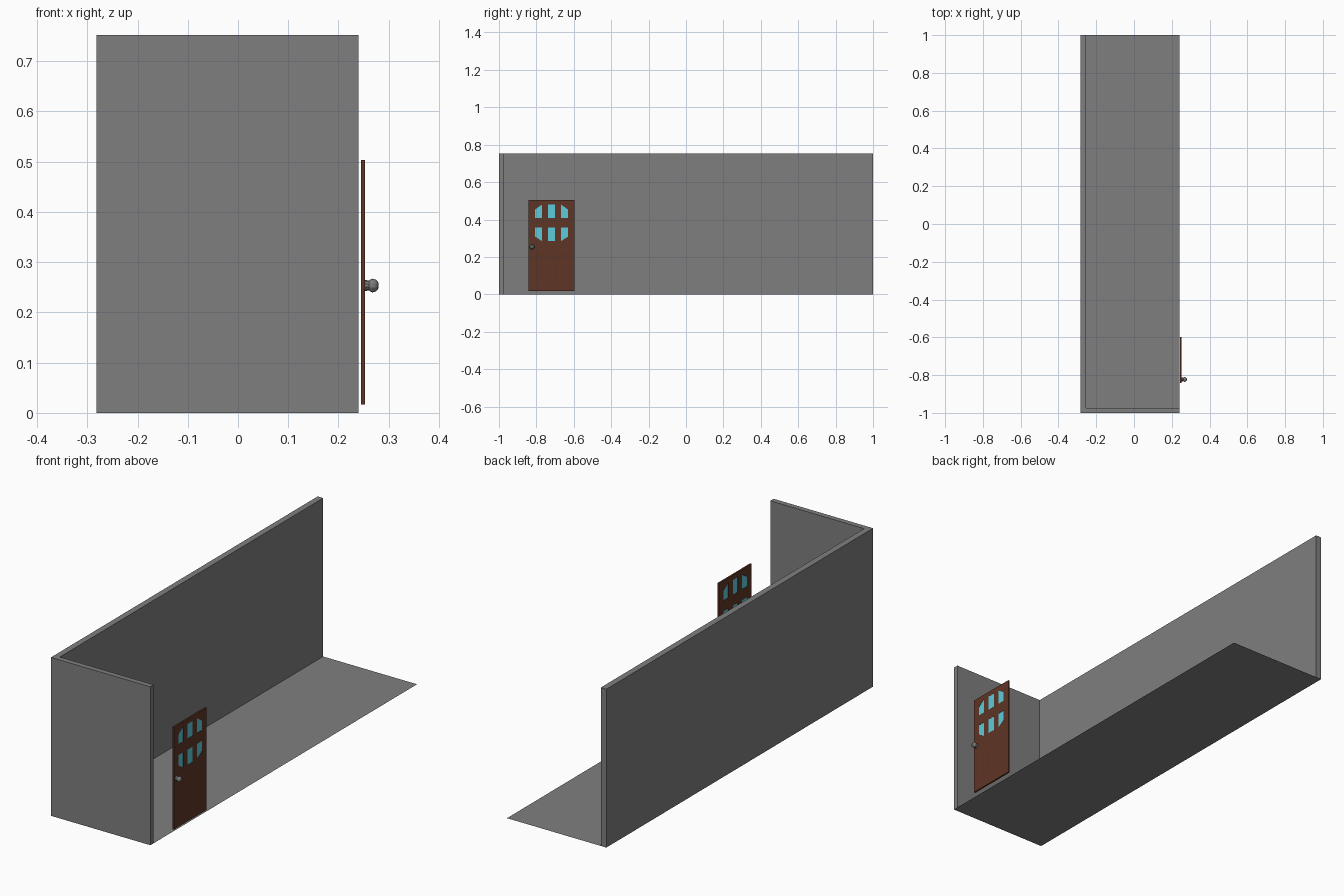
import bpy, bmesh
from math import pi
from mathutils import Vector

if "Cube" in bpy.data.objects:
    bpy.data.objects.remove(bpy.data.objects["Cube"])

GREY, BROWN, CYAN = (0.212, 0.212, 0.212), (0.112, 0.036, 0.019), (0.11, 0.6, 0.72)


def finish(name, bm, color=None):
    bmesh.ops.recalc_face_normals(bm, faces=bm.faces)
    me = bpy.data.meshes.new(name)
    bm.to_mesh(me)
    bm.free()
    ob = bpy.data.objects.new(name, me)
    bpy.context.collection.objects.link(ob)
    if color:
        mat = bpy.data.materials.new(name + "_colour")
        mat.diffuse_color = (*color, 1)
        mat.use_nodes = True
        mat.node_tree.nodes["Principled BSDF"].inputs["Base Color"].default_value = mat.diffuse_color
        me.materials.append(mat)
    return ob


def prism(bm, pts, direction):
    """Closed solid: polygon of 3D points extruded along direction."""
    face = bm.faces.new([bm.verts.new(p) for p in pts])
    out = bmesh.ops.extrude_face_region(bm, geom=[face], use_keep_orig=True)
    verts = [g for g in out["geom"] if isinstance(g, bmesh.types.BMVert)]
    bmesh.ops.translate(bm, verts=verts, vec=direction)
    return verts


def rect(y0, y1, z0, z1):
    return [(y0, z0), (y1, z0), (y1, z1), (y0, z1)]


def slabs(outlines, x0, x1, flare=0):
    """Slabs from x0 to x1; the x1 end is widened by flare."""
    bm = bmesh.new()
    for o in outlines:
        end = prism(bm, [(x0, y, z) for y, z in o], (x1 - x0, 0, 0))
        mid = sum((v.co for v in end), Vector()) / len(end)
        for v in end:
            v.co.y += flare if v.co.y > mid.y else -flare
            v.co.z += flare if v.co.z > mid.z else -flare
    return bm


# Room: L-shaped walls
X0, X1, XI, YI, H = -0.282, 0.24, -0.253, -0.975, 0.752
bm = bmesh.new()
prism(bm, [(X0, -1, 0), (X1, -1, 0), (X1, YI, 0), (XI, YI, 0), (XI, 1, 0), (X0, 1, 0)],
      (0, 0, H))
finish("walls", bm, GREY)

# Floor: single sheet
bm = bmesh.new()
bm.faces.new([bm.verts.new(p) for p in
              [(XI, YI, 0), (X1, YI, 0), (X1, 1, 0), (XI, 1, 0)]])
finish("floor", bm, GREY)

# Window outlines: the outer columns have slanted outer corners
DX0, DX1, YC = 0.2445, 0.2525, -0.719
windows = []
for z_in, z_far, z_cut in ((0.409, 0.479, 0.453), (0.357, 0.285, 0.309)):
    windows.append(rect(YC - 0.019, YC + 0.019, z_in, z_far))
    for s in (-1, 1):
        a, b = YC + s * 0.052, YC + s * 0.089
        windows.append([(a, z_in), (b, z_in), (b, z_cut), (a, z_far)])

# Door slab with window openings and shallow bevelled lower panels
door = finish("door", slabs([rect(-0.842, -0.597, 0.017, 0.503)], DX0, DX1), BROWN)
panels = [rect(YC + a, YC + b, 0.072, 0.212) for a, b in ((-0.08, -0.024), (0.024, 0.08))]
cutters = [finish("window_cutter", slabs(windows, DX0 - 0.02, DX1 + 0.02)),
           finish("panel_cutter_outside", slabs(panels, DX1 - 0.0008, DX1 + 0.0008, 0.008)),
           finish("panel_cutter_inside", slabs(panels, DX0 + 0.0008, DX0 - 0.0008, 0.008))]
for c in cutters:
    c.hide_render = True
    mod = door.modifiers.new(c.name, "BOOLEAN")
    mod.operation = "DIFFERENCE"
    mod.solver = "EXACT"
    mod.object = c
bpy.context.view_layer.objects.active = door
door.select_set(True)
for m in list(door.modifiers):
    bpy.ops.object.modifier_apply(modifier=m.name)
for c in cutters:
    bpy.data.objects.remove(c)

# Glass panes inside the openings
finish("window_glass", slabs(windows, DX0 + 0.001, DX1 - 0.001), CYAN)

# Door knob: lathed low-poly neck and ball
profile = [(0.252, 0), (0.252, 0.0115), (0.261, 0.0095), (0.2635, 0.012),
           (0.268, 0.0137), (0.274, 0.012), (0.279, 0.007), (0.280, 0)]
bm = bmesh.new()
center = Vector((0, -0.823, 0.2535))
vs = [bm.verts.new(center + Vector((x, 0, r))) for x, r in profile]
es = [bm.edges.new(p) for p in zip(vs, vs[1:])]
bmesh.ops.spin(bm, geom=vs + es, cent=center, axis=(1, 0, 0), angle=2 * pi,
               steps=10, use_merge=True)
bmesh.ops.remove_doubles(bm, verts=bm.verts, dist=1e-5)
finish("door_knob", bm, GREY)
